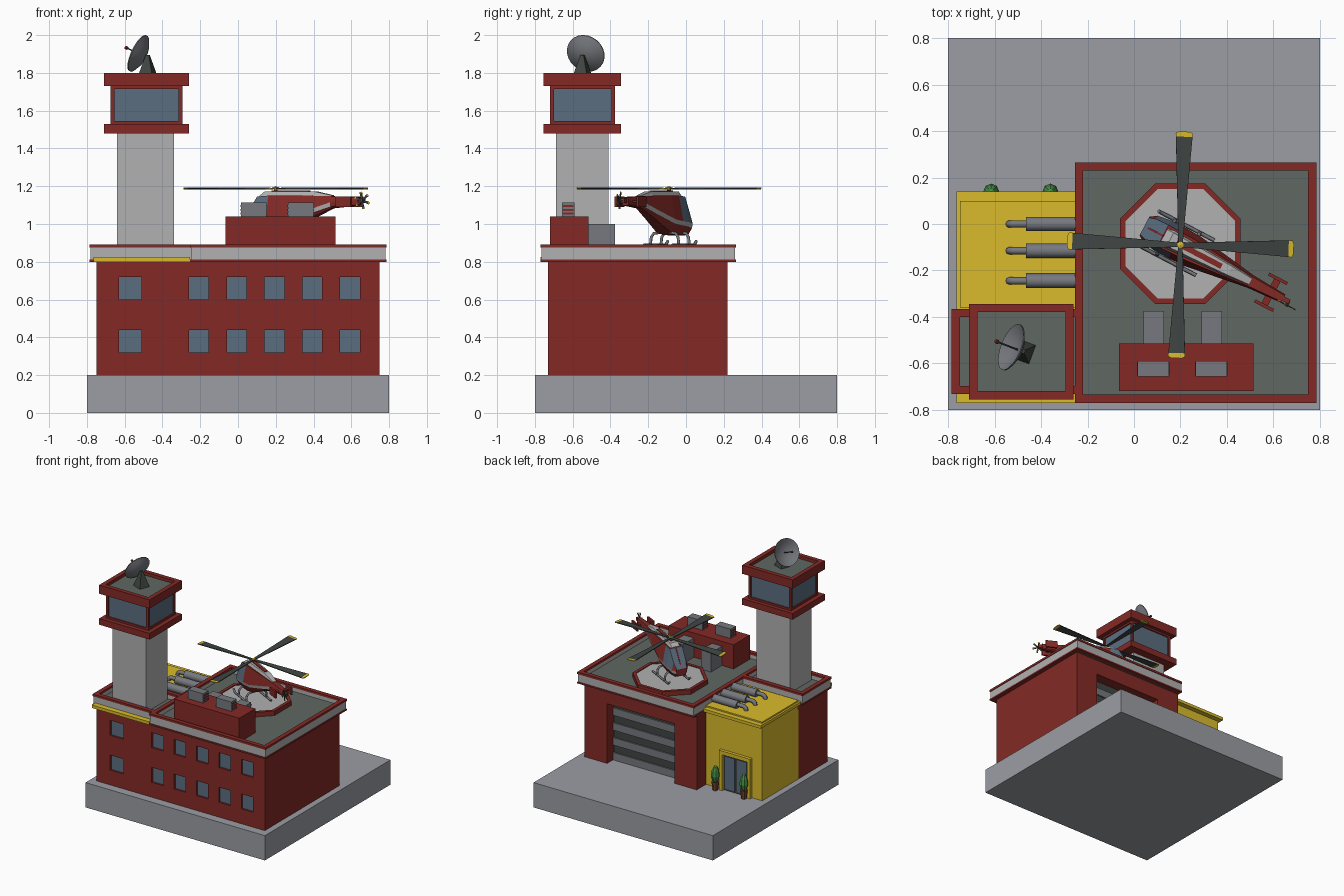
import bpy, bmesh
from math import radians, cos, sin, pi
from mathutils import Matrix, Vector

if "Cube" in bpy.data.objects:
    bpy.data.objects.remove(bpy.data.objects["Cube"])

def mat(name, r, g, b):
    m = bpy.data.materials.new(name)
    m.diffuse_color = (r, g, b, 1)
    m.use_nodes = True
    m.node_tree.nodes["Principled BSDF"].inputs["Base Color"].default_value = m.diffuse_color
    return m

RED = mat("red", .23, .023, .019)
YELLOW = mat("yellow", .70, .50, .025)
LIGHT = mat("light_grey", .44, .44, .44)
ROOF = mat("roof_grey", .115, .135, .122)
GLASS = mat("glass", .105, .155, .215)
DARK = mat("dark", .05, .06, .055)
STEEL = mat("steel", .18, .19, .21)
GROUND = mat("ground", .33, .34, .37)
GREEN = mat("green", .06, .27, .06)
CLAY = mat("clay", .22, .07, .03)

def finish(name, bm, mats, M=None, smooth=False):
    bmesh.ops.recalc_face_normals(bm, faces=bm.faces)
    me = bpy.data.meshes.new(name)
    bm.to_mesh(me)
    bm.free()
    for m in (mats if isinstance(mats, list) else [mats]):
        me.materials.append(m)
    if smooth:
        for p in me.polygons:
            p.use_smooth = True
        me.set_sharp_from_angle(angle=radians(35))
    ob = bpy.data.objects.new(name, me)
    bpy.context.collection.objects.link(ob)
    if M:
        ob.matrix_world = M
    return ob

def boxes(name, items, m, M=None):
    """One object of boxes given as (x0, x1, y0, y1, z0, z1)."""
    bm = bmesh.new()
    for x0, x1, y0, y1, z0, z1 in items:
        T = Matrix.Translation(((x0+x1)/2, (y0+y1)/2, (z0+z1)/2))
        bmesh.ops.create_cube(bm, size=1, matrix=T @ Matrix.Diagonal((x1-x0, y1-y0, z1-z0, 1)))
    return finish(name, bm, m, M)

def prism(name, pts, z0, z1, m, M=None):
    bm = bmesh.new()
    f = bm.faces.new([bm.verts.new((x, y, z0)) for x, y in pts])
    r = bmesh.ops.extrude_face_region(bm, geom=[f])
    bmesh.ops.translate(bm, vec=(0, 0, z1-z0), verts=[v for v in r["geom"] if isinstance(v, bmesh.types.BMVert)])
    return finish(name, bm, m, M)

def frame(name, x0, x1, y0, y1, z0, z1, t, m):
    """Rectangular ring of wall thickness t."""
    bm = bmesh.new()
    V = [[bm.verts.new((x, y, z)) for x, y in ((x0+d, y0+d), (x1-d, y0+d), (x1-d, y1-d), (x0+d, y1-d))]
         for d, z in ((0, z0), (0, z1), (t, z1), (t, z0))]
    for k in range(4):
        for i in range(4):
            a, b, j = V[k], V[(k+1) % 4], (i+1) % 4
            bm.faces.new((a[i], a[j], b[j], b[i]))
    return finish(name, bm, m)

def lathe(name, prof, n, m, M=None, smooth=False, turn=0):
    bm = bmesh.new()
    vs = [bm.verts.new((r*cos(turn), r*sin(turn), z)) for r, z in prof]
    es = [bm.edges.new(p) for p in zip(vs, vs[1:])]
    bmesh.ops.spin(bm, geom=vs+es, axis=(0, 0, 1), cent=(0, 0, 0), angle=2*pi, steps=n)
    bmesh.ops.remove_doubles(bm, verts=bm.verts, dist=1e-5)
    return finish(name, bm, m, M, smooth)

def tube(name, paths, r, m, M=None):
    cu = bpy.data.curves.new(name, 'CURVE')
    cu.dimensions, cu.bevel_depth, cu.bevel_resolution, cu.use_fill_caps = '3D', r, 2, True
    for pts in paths:
        s = cu.splines.new('POLY')
        s.points.add(len(pts)-1)
        for p, c in zip(s.points, pts):
            p.co = (*c, 1)
    cu.materials.append(m)
    ob = bpy.data.objects.new(name, cu)
    bpy.context.collection.objects.link(ob)
    if M:
        ob.matrix_world = M

# Ground slab and main walls with window and garage recesses
boxes("ground_slab", [(-.8, .8, -.8, .8, 0, .2)], GROUND)
walls = prism("main_walls", [(-.75, -.73), (.75, -.73), (.75, .22), (-.25, .22), (-.25, -.35), (-.75, -.35)], .2, .8, RED)
cols = [(-.57, .06)] + [(-.207+.2*i, .052) for i in range(5)]
wins = [(x-w, x+w, z, z+.12) for x, w in cols for z in (.32, .6)]
cut = boxes("wall_cutter", [(a, b, -.8, -.71, c, d) for a, b, c, d in wins] + [(-.05, .55, .13, .3, .1, .68)], RED)
mod = walls.modifiers.new("recess", 'BOOLEAN')
mod.object, mod.operation, mod.solver = cut, 'DIFFERENCE', 'EXACT'
bpy.context.view_layer.objects.active = walls
bpy.ops.object.modifier_apply(modifier="recess")
bpy.data.objects.remove(cut)
boxes("windows", [(a, b, -.715, -.705, c, d) for a, b, c, d in wins], GLASS)
boxes("garage_door_dark", [(-.05, .55, .12, .135, .2, .68)], DARK)
boxes("garage_door_panels", [(-.05, .55, .13, .145, z, z+.06) for z in (.2, .32, .44, .56)], STEEL)

# Parapets and roofs
for n, x0, x1, y0, y1 in (("main", -.255, .785, -.77, .265), ("tower_side", -.785, -.22, -.732, -.365)):
    frame(n+"_parapet_lip", x0, x1, y0, y1, .8, .812, .035, RED)
    frame(n+"_parapet_band", x0+.005, x1-.005, y0+.005, y1-.005, .812, .875, .03, LIGHT)
    frame(n+"_parapet_cap", x0, x1, y0, y1, .875, .892, .035, RED)
    boxes(n+"_roof", [(x0+.02, x1-.02, y0+.02, y1-.02, .801, .845)], ROOF)

# Yellow entrance wing
boxes("entrance_block", [(-.75, -.25, -.36, .10, .2, .835)], YELLOW)
boxes("entrance_cornice", [(-.765, -.255, -.77, .14, .8, .824)], YELLOW)
boxes("entrance_frame", [(-.66, -.63, .09, .125, .2, .52), (-.41, -.38, .09, .125, .2, .52),
                         (-.66, -.38, .09, .125, .49, .52)], YELLOW)
boxes("entrance_doors", [(-.615, -.53, .09, .108, .215, .475), (-.51, -.425, .09, .108, .215, .475)], GLASS)
boxes("entrance_door_back", [(-.63, -.41, .09, .103, .2, .49)], DARK)
for i, x in enumerate((-.615, -.36)):
    T = Matrix.Translation((x, .14, .2))
    lathe(f"plant_pot_{i}", [(0, 0), (.02, 0), (.03, .07), (.024, .07), (0, .06)], 8, CLAY, T)
    lathe(f"bush_{i}", [(0, .055), (.022, .075), (.034, .115), (.027, .16), (.012, .19), (0, .198)], 8, GREEN, T)

# Roof ducts bending down into the yellow roof
for i, y in enumerate((0, -.115, -.245)):
    lathe(f"duct_{i}", [(0, 0), (.031, 0), (.031, .215), (0, .215)], 12, STEEL,
          Matrix.Translation((-.465, y, .858)) @ Matrix.Rotation(pi/2, 4, 'Y'), True)
bend = [(-.46, .862)] + [(-.51-.027*sin(a*pi/8), .835+.027*cos(a*pi/8)) for a in range(5)] + [(-.537, .82)]
tube("duct_bends", [[(x, y, z) for x, z in bend] for y in (0, -.115, -.245)], .016, STEEL)

# Control tower
boxes("tower_shaft", [(-.64, -.34, -.688, -.41, .8, 1.49)], LIGHT)
boxes("tower_platform", [(-.71, -.26, -.755, -.345, 1.48, 1.53)], RED)
boxes("tower_glass", [(-.665, -.305, -.71, -.385, 1.53, 1.735)], GLASS)
boxes("tower_posts", [(x, x+.02, y, y+.02, 1.53, 1.735) for x in (-.675, -.315) for y in (-.72, -.395)], RED)
for z in (1.53, 1.715):
    frame("tower_window_rail", -.675, -.295, -.72, -.375, z, z+.015, .02, RED)
frame("tower_top_rim", -.71, -.26, -.755, -.345, 1.73, 1.8, .035, RED)
boxes("tower_top_roof", [(-.69, -.28, -.735, -.365, 1.732, 1.775)], ROOF)

# Satellite dish
nrm = Vector((-.85, .33, .40)).normalized()
apex = Vector((-.53, -.53, 1.904)) - nrm*.035
D = Matrix.Translation(apex) @ nrm.to_track_quat('Z', 'Y').to_matrix().to_4x4()
lathe("dish_bowl", [(0, 0), (.035, .004), (.07, .016), (.105, .036), (.105, .03), (.07, .008), (.035, -.004), (0, -.008)], 24, STEEL, D, True)
lathe("dish_feed_rod", [(0, 0), (.004, 0), (.004, .1), (0, .1)], 6, DARK, D)
lathe("dish_feed_tip", [(0, .095), (.009, .1), (.009, .112), (0, .118)], 8, RED, D)
lathe("dish_stand", [(0, 0), (.062, 0), (.012, .125), (0, .125)], 4, DARK,
      Matrix.Translation((-.478, -.548, 1.77)) @ Matrix.Rotation(radians(115), 4, 'Z'))

# Roof plant room with vents
boxes("plant_room", [(-.065, .515, -.72, -.515, .84, 1.04)], RED)
boxes("vent_boxes", [(x, x+.135, -.657, -.59, 1.04, 1.115) for x in (.015, .265)], STEEL)
boxes("vent_louvres", [(x-.003, x+.138, -.652, -.595, z, z+.01) for x in (.015, .265) for z in (1.05, 1.07, 1.09)], RED)
boxes("low_vent_boxes", [(x, x+.09, -.52, -.375, .84, 1.0) for x in (.04, .29)], STEEL)

# Octagonal landing pad
P = Matrix.Translation((.2, -.085, 0))
lathe("landing_pad", [(0, .84), (.262, .84), (.262, .876), (0, .876)], 8, LIGHT, P, turn=pi/8)
lathe("landing_pad_rim", [(.255, .84), (.281, .84), (.281, .882), (.255, .882), (.255, .84)], 8, RED, P, turn=pi/8)

# Helicopter: local +x is the nose
H = Matrix.Translation((.2, -.09, 0)) @ Matrix.Rotation(radians(152.4), 4, 'Z')

def loft(name, stations, mats, pick):
    """Station: x, then (half width, z) pairs from bottom to top, mirrored across y = 0."""
    bm = bmesh.new()
    rings = []
    for x, *h in stations:
        rings.append([bm.verts.new((x, s*w, z)) for s, hh in ((1, h), (-1, h[::-1])) for w, z in hh])
    n = len(rings[0])
    for k, (a, b) in enumerate(zip(rings, rings[1:])):
        for i in range(n):
            j = (i+1) % n
            bm.faces.new((a[i], a[j], b[j], b[i])).material_index = pick(k, min(i, n-2-i) if i < n-1 else -1)
    bm.faces.new(rings[0])
    bm.faces.new(rings[-1])
    return finish(name, bm, mats, H)

body = [(x, (w*.6, zb), (w*.92, zm-.022), (w, zm), (wt, zt)) for x, w, zb, zm, zt, wt in (
    (.175, .045, .955, .995, 1.01, .04), (.145, .066, .942, 1.0, 1.055, .05), (.085, .074, .94, 1.01, 1.145, .052),
    (.02, .075, .942, 1.015, 1.15, .05), (-.06, .072, .955, 1.025, 1.15, .048), (-.22, .048, 1.03, 1.075, 1.15, .034),
    (-.34, .03, 1.083, 1.115, 1.147, .022), (-.5, .02, 1.098, 1.125, 1.143, .015))]
loft("helicopter_body", body, [RED, LIGHT, GLASS],
     lambda k, i: 1 if i == 1 and k < 6 else 2 if (i == 3 and k < 2) or (i == 2 and k in (1, 2)) else 0)
loft("helicopter_roof", [(x, (w, 1.14), (w*.7, z)) for x, w, z in
     ((.08, .046, 1.15), (.05, .046, 1.172), (-.24, .03, 1.172), (-.34, .02, 1.152))], [LIGHT], lambda k, i: 0)
boxes("helicopter_engine_cover", [(-.2, .02, -.012, .012, 1.16, 1.178)], RED, H)
prism("windscreen_bar", [(.17, 1.01), (.147, 1.06), (.085, 1.15), (.08, 1.14), (.14, 1.05)], -.004, .004, RED,
      H @ Matrix.Rotation(pi/2, 4, 'X'))
boxes("tail_planes", [(-.455, -.425, -.065, .065, 1.115, 1.125)] +
      [(-.485, -.395, s*.065-.007, s*.065+.007, 1.09, 1.145) for s in (-1, 1)], RED, H)
tube("landing_skids", [[(.15, s*.085, .91), (.125, s*.085, .889), (-.12, s*.085, .889)] for s in (-1, 1)] +
     [[(x, s*.03, .955), (x, s*.065, .95), (x, s*.08, .93), (x, s*.085, .889)] for x in (.07, -.05) for s in (-1, 1)],
     .008, STEEL, H)

# Main rotor and tail rotor
def rotor(name, M, n, length, root, tip, band, thick):
    wb = tip*.97
    for i in range(n):
        R = M @ Matrix.Rotation(2*pi*i/n, 4, 'Z') @ Matrix.Rotation(radians(5), 4, 'X')
        prism(f"{name}_blade_{i}", [(0, -root), (length-band, -wb), (length-band, wb), (0, root)], -thick, thick, DARK, R)
        prism(f"{name}_tip_{i}", [(length-band, -wb), (length-band*.3, -tip), (length, -tip*.6),
                                  (length, tip*.6), (length-band*.3, tip), (length-band, wb)], -thick, thick, YELLOW, R)
rotor("main_rotor", Matrix.Translation((.2, -.09, 1.188)) @ Matrix.Rotation(radians(-2), 4, 'Z'), 4, .488, .009, .037, .022, .003)
lathe("rotor_mast", [(0, 1.16), (.01, 1.16), (.01, 1.185), (0, 1.185)], 8, DARK, H)
lathe("rotor_hub", [(0, 1.182), (.014, 1.182), (.014, 1.195), (0, 1.2)], 8, YELLOW, H)
TR = H @ Matrix.Translation((-.525, .018, 1.125)) @ Matrix.Rotation(pi/2, 4, 'X')
rotor("tail_rotor", TR @ Matrix.Rotation(.35, 4, 'Z'), 6, .046, .003, .007, .007, .002)
lathe("tail_rotor_hub", [(0, -.006), (.007, -.006), (.007, .02), (0, .02)], 8, DARK, TR)
boxes("tail_tip", [(-.53, -.495, -.01, .01, 1.11, 1.138)], RED, H)
